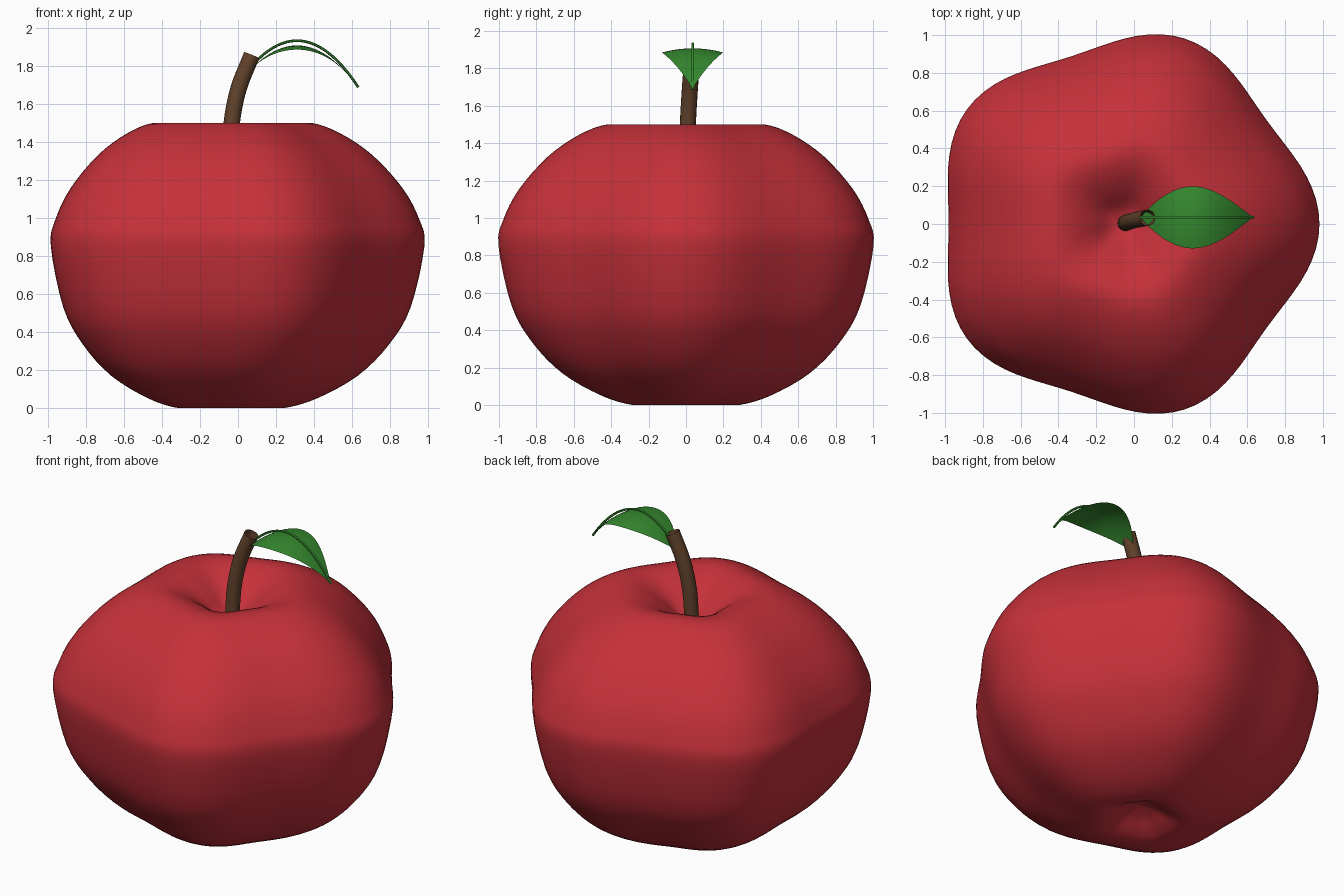
import bpy
import math
from mathutils import Vector

if "Cube" in bpy.data.objects:
    bpy.data.objects.remove(bpy.data.objects["Cube"])


def material(name, rgb):
    m = bpy.data.materials.new(name)
    m.diffuse_color = (*rgb, 1)
    m.use_nodes = True
    m.node_tree.nodes["Principled BSDF"].inputs["Base Color"].default_value = m.diffuse_color
    return m


RED = material("apple red", (0.56, 0.03, 0.042))
BROWN = material("stem brown", (0.12, 0.055, 0.024))
GREEN = material("leaf green", (0.035, 0.25, 0.028))


def make_object(name, verts, faces, mat, angle=60):
    mesh = bpy.data.meshes.new(name)
    mesh.from_pydata(verts, [], faces)
    mesh.materials.append(mat)
    obj = bpy.data.objects.new(name, mesh)
    bpy.context.collection.objects.link(obj)
    bpy.ops.object.select_all(action='DESELECT')
    obj.select_set(True)
    bpy.context.view_layer.objects.active = obj
    bpy.ops.object.shade_smooth_by_angle(angle=math.radians(angle))
    return obj


def grid_faces(rows, cols, wrap):
    """Quads between successive rows of points."""
    faces = []
    for i in range(rows - 1):
        for j in range(cols if wrap else cols - 1):
            k = (j + 1) % cols
            faces.append((i * cols + j, i * cols + k,
                          (i + 1) * cols + k, (i + 1) * cols + j))
    return faces


def smooth_path(pts, steps):
    """Catmull-Rom curve through the points."""
    p = [2 * pts[0] - pts[1]] + pts + [2 * pts[-1] - pts[-2]]
    out = []
    for i in range(1, len(p) - 2):
        a, b, c, d = p[i - 1:i + 3]
        for s in range(steps):
            t = s / steps
            out.append(0.5 * (2 * b + (c - a) * t + (2 * a - 5 * b + 4 * c - d) * t * t
                              + (3 * b - a - 3 * c + d) * t ** 3))
    return out + [pts[-1]]


def tube(name, path, rx, ry, sides, mat, phase=0, capped=False):
    """Tube along a path lying close to the xz plane."""
    verts = []
    for i, p in enumerate(path):
        tan = (path[min(i + 1, len(path) - 1)] - path[max(i - 1, 0)]).normalized()
        side = (Vector((0, 1, 0)) - tan * tan.y).normalized()
        up = side.cross(tan)
        for j in range(sides):
            a = phase + 2 * math.pi * j / sides
            verts.append(p + up * rx * math.cos(a) + side * ry * math.sin(a))
    faces = grid_faces(len(path), sides, True)
    if capped:
        n = len(verts)
        faces += [tuple(reversed(range(sides))), tuple(range(n - sides, n))]
    return make_object(name, verts, faces, mat)


# Apple body: profile with hollows at both poles, swept around five soft lobes
CX = -0.05
profile = [(0.003, 0.10), (0.10, 0.065), (0.19, 0.018), (0.28, 0.0), (0.45, 0.05),
           (0.66, 0.17), (0.82, 0.335), (0.93, 0.53), (1.0, 0.85), (0.975, 0.99),
           (0.89, 1.155), (0.735, 1.33), (0.57, 1.445), (0.42, 1.5), (0.30, 1.478),
           (0.19, 1.415), (0.09, 1.335), (0.003, 1.305)]
rings = smooth_path([Vector(p) for p in profile], 4)
SEG = 100
verts = []
for u, z in rings:
    for j in range(SEG):
        a = 2 * math.pi * j / SEG
        r = u * (0.98 + 0.05 * math.cos(5 * a))
        verts.append((CX + r * math.cos(a), r * math.sin(a), max(0, min(z, 1.5))))
faces = grid_faces(len(rings), SEG, True)
n = len(verts)
faces += [tuple(reversed(range(SEG))), tuple(range(n - SEG, n))]
make_object("apple_body", verts, faces, RED, 80)

# Stem: open bent tube
stem_points = [Vector(p) for p in [(-0.045, 0.005, 1.30), (-0.033, 0.01, 1.5),
                                   (0.003, 0.02, 1.68), (0.072, 0.033, 1.855)]]
tube("stem", smooth_path(stem_points, 5), 0.043, 0.043, 16, BROWN)

# Leaf: arched blade, slightly lower at its edges
LEAF_Y, X0, X1 = 0.035, 0.035, 0.63
ROWS, COLS = 25, 9
verts = []
for i in range(ROWS):
    t = i / (ROWS - 1)
    x = X0 + (X1 - X0) * t
    half = max(0.164 * math.sin(math.pi * t ** 0.9), 0.001)
    for j in range(COLS):
        s = 2 * j / (COLS - 1) - 1
        z = 1.907 - 2.12 * (x - 0.31) ** 2 - 0.022 * (s * half / 0.164) ** 2
        verts.append((x, LEAF_Y + s * half, z))
make_object("leaf", verts, [f[::-1] for f in grid_faces(ROWS, COLS, False)], GREEN)

# Midrib: thin strand arching just above the blade
rib = []
for i in range(ROWS):
    x = X0 + (X1 + 0.003 - X0) * i / (ROWS - 1)
    rib.append(Vector((x, LEAF_Y, 1.932 - 2.35 * (x - 0.31) ** 2)))
tube("leaf_midrib", rib, 0.007, 0.008, 6, GREEN, capped=True)
